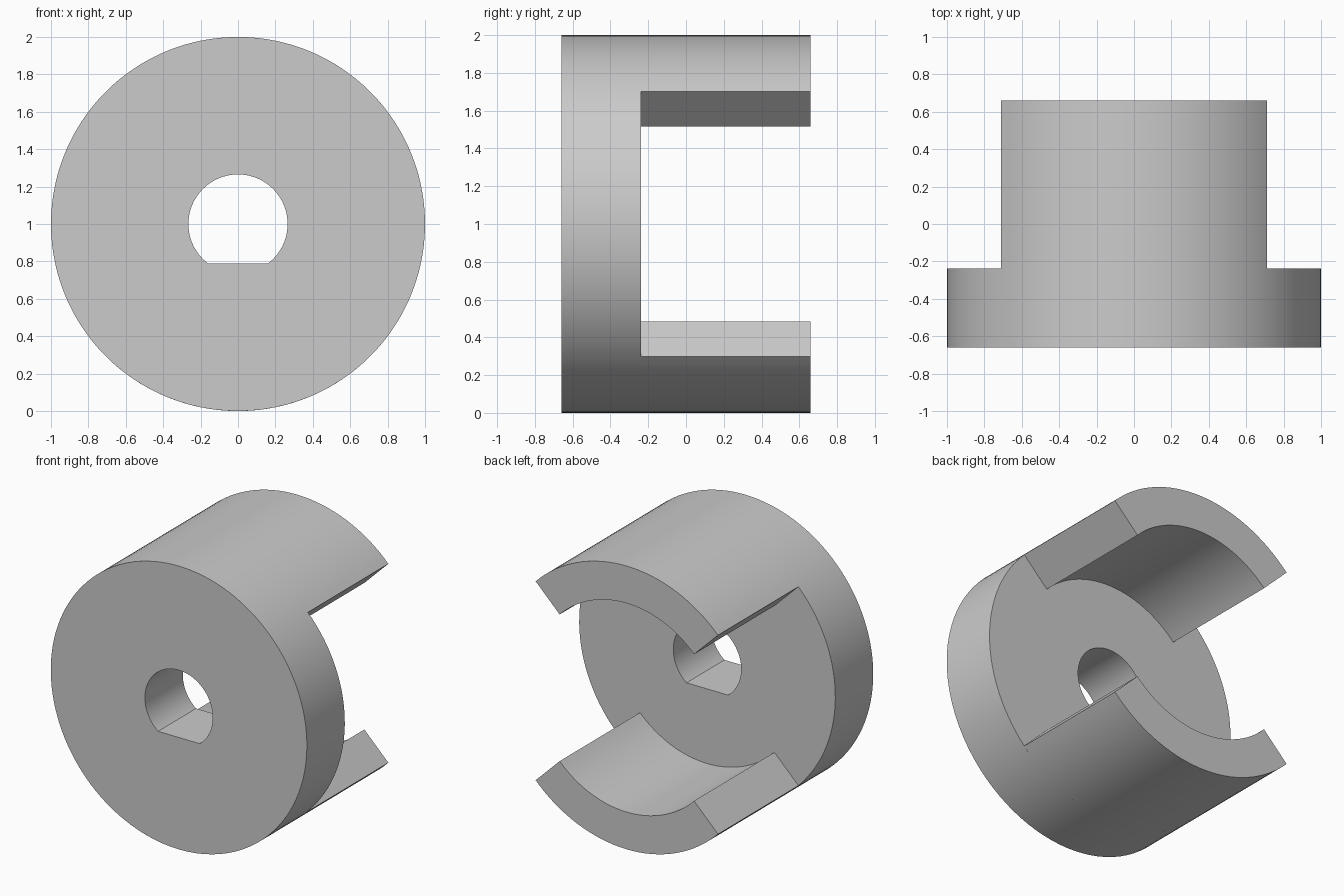
import bpy
import bmesh
from math import sin, cos, acos, pi, radians

cube = bpy.data.objects.get("Cube")
if cube:
    bpy.data.objects.remove(cube, do_unlink=True)

FRONT, STEP, BACK = -0.66, -0.237, 0.66
OUTER, JAW_INNER = 1.0, 0.737
BORE, FLAT = 0.265, 0.21
JAW_HALF_ANGLE = radians(45.4)

grey = bpy.data.materials.new("light grey")
grey.use_nodes = True
grey.diffuse_color = (0.6, 0.6, 0.6, 1)
grey.node_tree.nodes["Principled BSDF"].inputs["Base Color"].default_value = (0.6, 0.6, 0.6, 1)


def ring_solid(name, angles, inner_radius, y0, y1, closed):
    """Extrude a ring or arc along y; angles are measured from straight down."""
    bm = bmesh.new()
    rows = []
    for a in angles:
        radii = (inner_radius(a), OUTER)
        rows.append([bm.verts.new((r * sin(a), y0, 1 - r * cos(a))) for r in radii])
    pairs = list(zip(rows, rows[1:]))
    if closed:
        pairs.append((rows[-1], rows[0]))
    faces = [bm.faces.new((p[0], p[1], q[1], q[0])) for p, q in pairs]
    extruded = bmesh.ops.extrude_face_region(bm, geom=faces, use_keep_orig=True)["geom"]
    for v in extruded:
        if isinstance(v, bmesh.types.BMVert):
            v.co.y = y1
    bmesh.ops.recalc_face_normals(bm, faces=bm.faces[:])
    mesh = bpy.data.meshes.new(name)
    bm.to_mesh(mesh)
    bm.free()
    mesh.materials.append(grey)
    obj = bpy.data.objects.new(name, mesh)
    bpy.context.collection.objects.link(obj)
    bpy.ops.object.select_all(action="DESELECT")
    obj.select_set(True)
    bpy.context.view_layer.objects.active = obj
    bpy.ops.object.shade_smooth_by_angle(angle=radians(30))
    return obj


def spread(start, end, count):
    return [start + (end - start) * i / count for i in range(count + 1)]


# Round plate with a D-shaped shaft bore
corner = acos(FLAT / BORE)


def bore_radius(a):
    return FLAT / cos(a) if a < corner - 1e-6 else BORE


plate_angles = spread(-corner, corner, 20)[:-1] + spread(corner, 2 * pi - corner, 100)[:-1]
ring_solid("hub_plate", plate_angles, lambda a: bore_radius(abs(a)), FRONT, STEP, True)

# Two opposed coupling jaws, flush with the plate rim
for name, centre in (("lower_jaw", 0), ("upper_jaw", pi)):
    arc = spread(centre - JAW_HALF_ANGLE, centre + JAW_HALF_ANGLE, 32)
    ring_solid(name, arc, lambda a: JAW_INNER, STEP, BACK, False)
